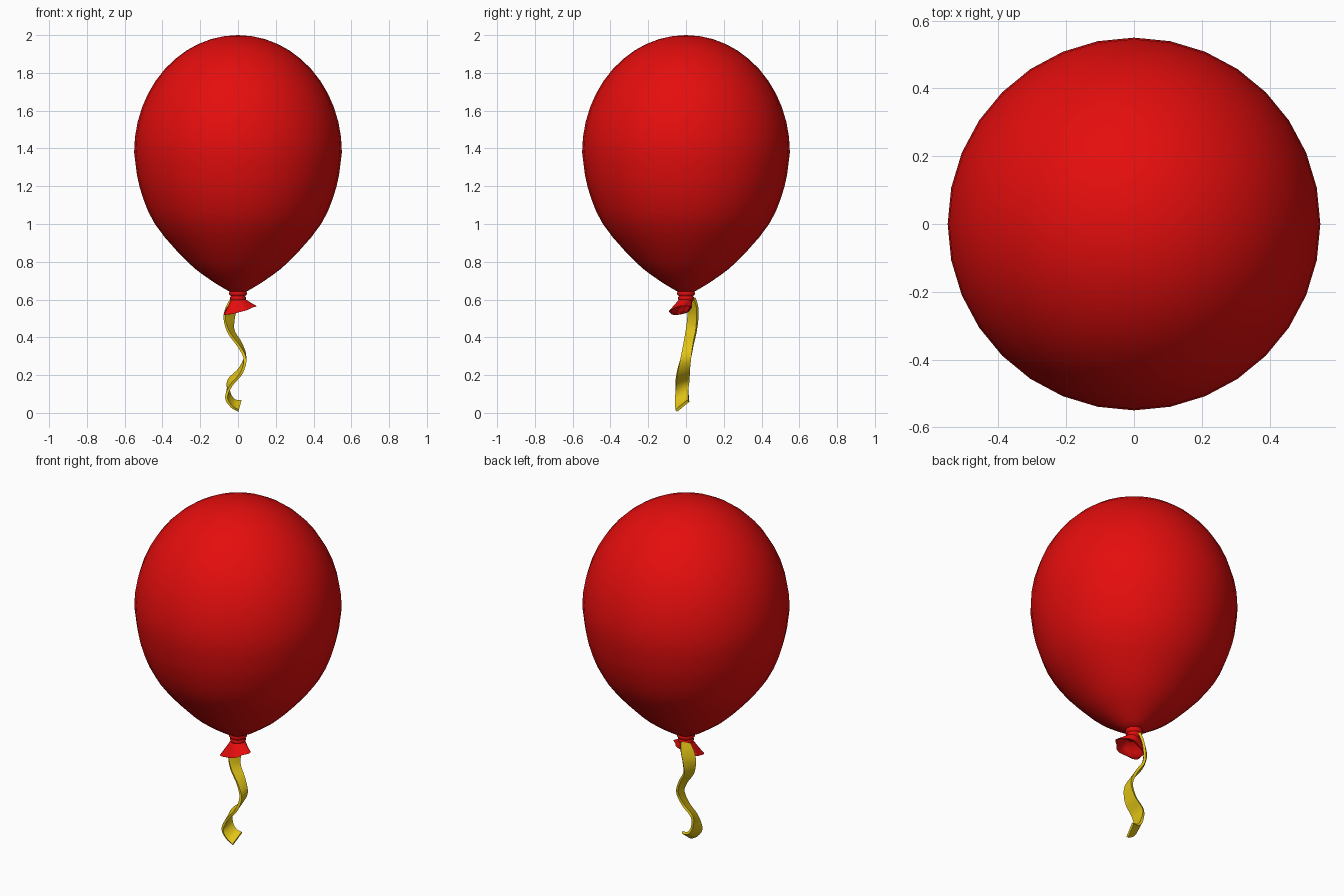
import bpy, bmesh, math
from mathutils import Vector

if "Cube" in bpy.data.objects:
    bpy.data.objects.remove(bpy.data.objects["Cube"])


def material(name, rgb):
    m = bpy.data.materials.new(name)
    m.diffuse_color = (*rgb, 1)
    m.use_nodes = True
    m.node_tree.nodes["Principled BSDF"].inputs["Base Color"].default_value = m.diffuse_color
    return m


RED = material("balloon red", (0.78, 0.004, 0.004))
YELLOW = material("ribbon yellow", (0.75, 0.55, 0.008))


def finish(name, bm, mat, angle=60):
    bmesh.ops.recalc_face_normals(bm, faces=bm.faces)
    me = bpy.data.meshes.new(name)
    bm.to_mesh(me)
    bm.free()
    me.materials.append(mat)
    ob = bpy.data.objects.new(name, me)
    bpy.context.collection.objects.link(ob)
    bpy.ops.object.select_all(action='DESELECT')
    bpy.context.view_layer.objects.active = ob
    ob.select_set(True)
    bpy.ops.object.shade_smooth_by_angle(angle=math.radians(angle))
    return ob


def loft(rings, cap_start=False, cap_end=False):
    """Bridge closed rings of points."""
    bm = bmesh.new()
    vs = [[bm.verts.new(p) for p in r] for r in rings]
    for a, b in zip(vs, vs[1:]):
        n = len(a)
        for i in range(n):
            j = (i + 1) % n
            bm.faces.new((a[i], a[j], b[j], b[i]))
    if cap_start:
        bm.faces.new(vs[0])
    if cap_end:
        bm.faces.new(vs[-1])
    return bm


def circle(r, z, n):
    return [(r * math.cos(2 * math.pi * i / n), r * math.sin(2 * math.pi * i / n), z)
            for i in range(n)]


def spline(pts, steps):
    """Catmull-Rom curve through vectors of any size."""
    p = [Vector(q) for q in pts]
    p = [2 * p[0] - p[1]] + p + [2 * p[-1] - p[-2]]
    out = []
    for a, b, c, d in zip(p, p[1:], p[2:], p[3:]):
        for k in range(steps):
            t = k / steps
            out.append(0.5 * (2 * b + (c - a) * t + (2 * a - 5 * b + 4 * c - d) * t * t
                              + (3 * b - a - 3 * c + d) * t ** 3))
    return out + [p[-2]]


# Balloon body: upper dome is an ellipse, lower half tapers to the neck
profile = [(0.55 * math.sin(a), 1.38 + 0.62 * math.cos(a))
           for a in [math.radians(90 * i / 12) for i in range(1, 13)]]
lower = spline([(0.55, 1.38), (0.522, 1.2), (0.44, 1.0), (0.268, 0.8),
                (0.14, 0.70), (0.045, 0.642)], 3)
profile += [(q[0], q[1]) for q in lower[1:]]
bm = loft([circle(r, z, 32) for r, z in profile], cap_end=True)
top = bm.verts.new((0, 0, 2))
bm.verts.ensure_lookup_table()
for i in range(32):
    bm.faces.new((bm.verts[i], bm.verts[(i + 1) % 32], top))
finish("balloon_body", bm, RED)

# Neck with rolled knot
finish("neck_knot", loft([circle(r, z, 16) for r, z in
       [(0.038, 0.655), (0.046, 0.64), (0.048, 0.628), (0.038, 0.618),
        (0.043, 0.61), (0.04, 0.597), (0.028, 0.585)]], True, True), RED)


# Pleated skirt below the knot, tilted to the front and left
def skirt_ring(t, inner=0.0):
    ring = []
    for i in range(30):
        a = 2 * math.pi * i / 30
        k = 1 + 0.09 * t * math.cos(5 * a)
        rx = (0.034 + 0.052 * t - inner) * k
        ry = (0.034 + 0.024 * t - inner) * k
        ring.append((0.006 * t + rx * math.cos(a), -0.03 * t + ry * math.sin(a),
                     0.605 - 0.062 * t + t * (0.022 * math.cos(a) + 0.01 * math.sin(a))))
    return ring


rings = [skirt_ring(t) for t in (0, 0.2, 0.45, 0.75, 1)]
rings += [skirt_ring(t, 0.009) for t in (1, 0.7, 0.3)]
finish("neck_skirt", loft(rings, True, True), RED)

# Wavy ribbon: centre x, y, z, then half-width vector
path = [
    (-0.018, 0.030, 0.605, 0.020, 0.016, 0.004),
    (-0.036, 0.036, 0.555, 0.027, 0.024, 0.004),
    (-0.046, 0.036, 0.500, 0.025, 0.025, 0.004),
    (-0.036, 0.027, 0.430, 0.012, 0.027, 0.006),
    (0.010, 0.013, 0.360, 0.004, 0.027, 0.010),
    (0.037, -0.001, 0.290, 0.000, 0.029, 0.006),
    (0.012, -0.014, 0.220, -0.006, 0.033, 0.010),
    (-0.042, -0.019, 0.160, -0.008, 0.035, 0.012),
    (-0.054, -0.022, 0.095, 0.008, 0.034, 0.012),
    (-0.028, -0.020, 0.052, 0.008, 0.034, 0.016),
    (0.010, -0.020, 0.037, 0.007, 0.032, 0.026),
]
samples = [(Vector(q[:3]), Vector(q[3:])) for q in spline(path, 5)]
rings = []
for i, (c, w) in enumerate(samples):
    tangent = samples[min(i + 1, len(samples) - 1)][0] - samples[max(i - 1, 0)][0]
    n = tangent.cross(w).normalized() * 0.007
    rings.append([c - w - n, c - n, c + w - n, c + w + n, c + n, c - w + n])
finish("ribbon", loft(rings, True, True), YELLOW, 50)
